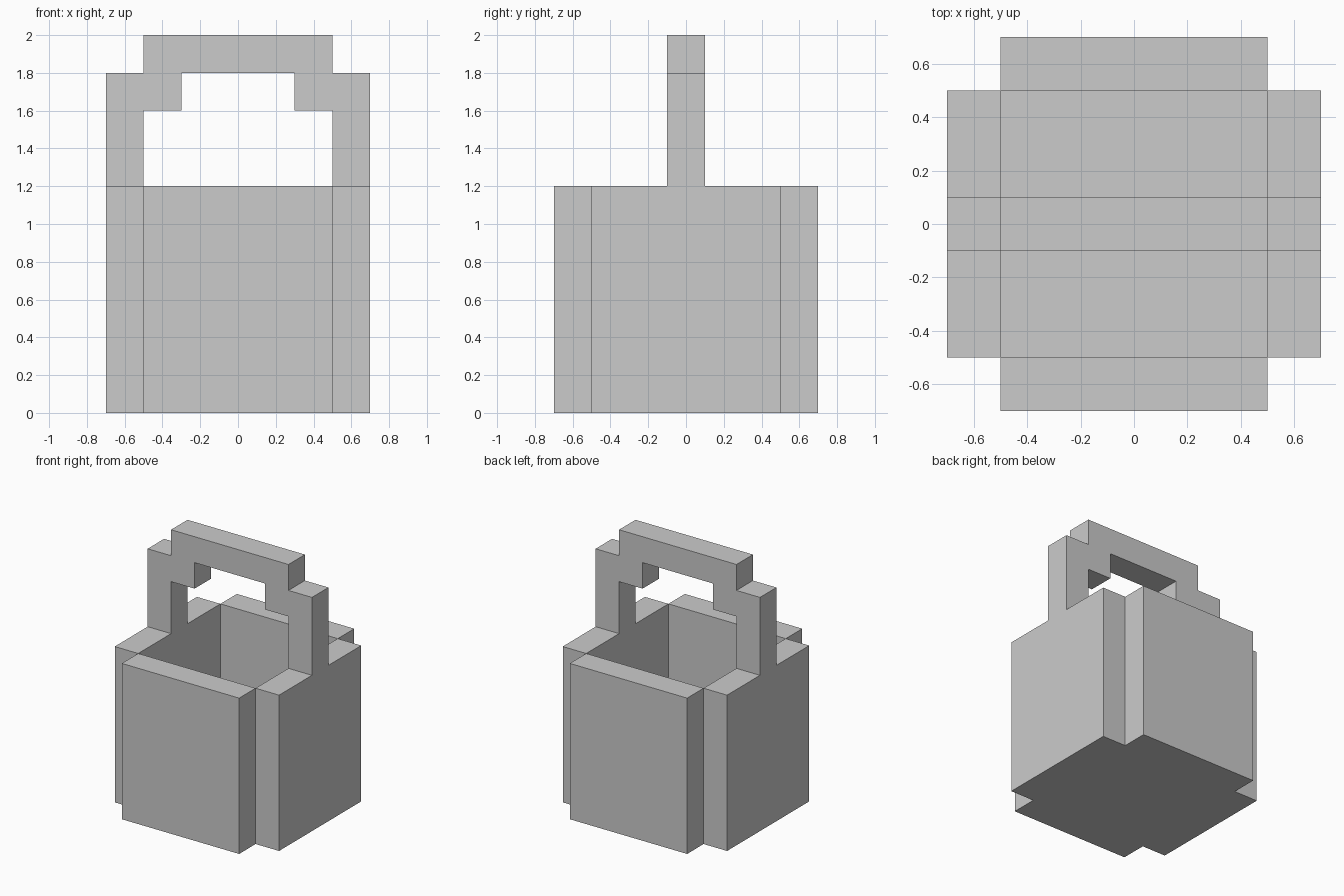
import bpy
import bmesh

if "Cube" in bpy.data.objects:
    bpy.data.objects.remove(bpy.data.objects["Cube"], do_unlink=True)

# One plain grey for everything
grey = bpy.data.materials.new("light_grey")
grey.use_nodes = True
grey_value = (0.6, 0.6, 0.6, 1)
grey.diffuse_color = grey_value
grey.node_tree.nodes["Principled BSDF"].inputs["Base Color"].default_value = grey_value

WALL = 0.2      # thickness of walls, floor and handle
INNER = 0.5     # half width of the opening
OUTER = INNER + WALL
RIM = 1.2       # height of the rim


def extrude_outline(name, outline, direction):
    """Make a solid by extruding a flat outline along a direction."""
    bm = bmesh.new()
    face = bm.faces.new([bm.verts.new(p) for p in outline])
    result = bmesh.ops.extrude_face_region(bm, geom=[face])
    moved = [v for v in result["geom"] if isinstance(v, bmesh.types.BMVert)]
    bmesh.ops.translate(bm, verts=moved, vec=direction)
    bmesh.ops.recalc_face_normals(bm, faces=bm.faces)
    mesh = bpy.data.meshes.new(name)
    bm.to_mesh(mesh)
    bm.free()
    mesh.materials.append(grey)
    obj = bpy.data.objects.new(name, mesh)
    bpy.context.collection.objects.link(obj)
    return obj


def block(name, x0, x1, y0, y1, height):
    outline = [(x0, y0, 0), (x1, y0, 0), (x1, y1, 0), (x0, y1, 0)]
    return extrude_outline(name, outline, (0, 0, height))


# Bucket: floor and four walls with open notches at the corners
block("floor", -INNER, INNER, -INNER, INNER, WALL)
block("front_wall", -INNER, INNER, -OUTER, -INNER, RIM)
block("back_wall", -INNER, INNER, INNER, OUTER, RIM)
block("left_wall", INNER, OUTER, -INNER, INNER, RIM)
block("right_wall", -OUTER, -INNER, -INNER, INNER, RIM)

# Stepped handle: half profile, mirrored across x
half = [(OUTER, RIM), (OUTER, 1.8), (INNER, 1.8), (INNER, 2.0)]
inside = [(0.3, 1.8), (0.3, 1.6), (INNER, 1.6), (INNER, RIM)]
profile = half + [(-x, z) for x, z in reversed(half)]
profile += [(-x, z) for x, z in reversed(inside)] + inside
extrude_outline("handle", [(x, -WALL / 2, z) for x, z in profile], (0, WALL, 0))
